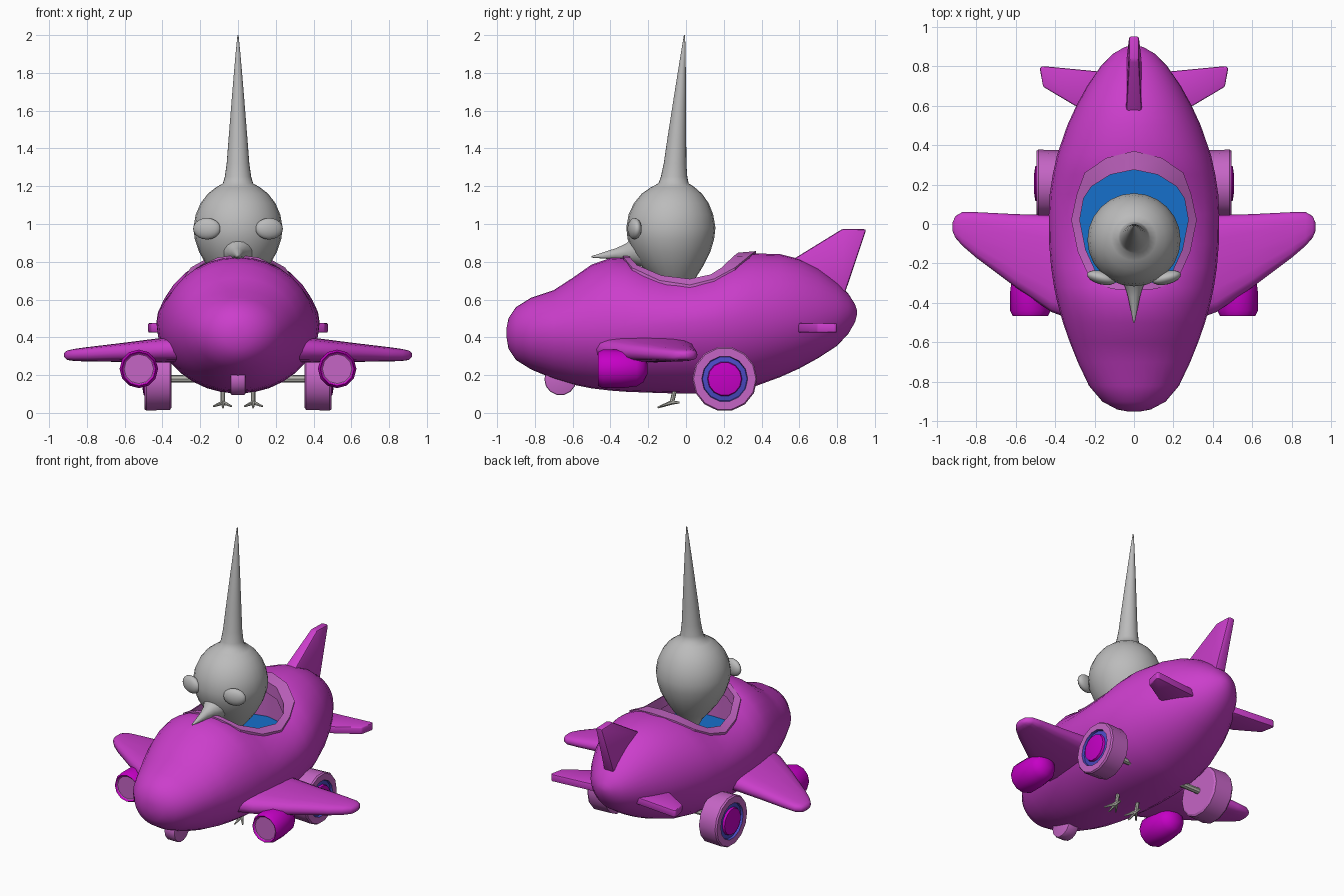
import bpy, bmesh, math
from mathutils import Vector

if "Cube" in bpy.data.objects:
    bpy.data.objects.remove(bpy.data.objects["Cube"])


def material(name, r, g, b):
    m = bpy.data.materials.new(name)
    m.diffuse_color = (r, g, b, 1)
    m.use_nodes = True
    m.node_tree.nodes["Principled BSDF"].inputs["Base Color"].default_value = m.diffuse_color
    return m


PURPLE = material("purple", 0.60, 0.048, 0.60)
PINK = material("pink", 0.56, 0.13, 0.56)
MAGENTA = material("magenta", 0.56, 0.0, 0.56)
BLUE = material("seat_blue", 0.008, 0.16, 0.60)
HUB_BLUE = material("hub_blue", 0.07, 0.07, 0.56)
GREY = material("grey", 0.50, 0.50, 0.50)
LEG = material("leg_grey", 0.50, 0.50, 0.45)


def finish(name, bm, mats, angle=40, bevel=0):
    bmesh.ops.recalc_face_normals(bm, faces=bm.faces)
    me = bpy.data.meshes.new(name)
    bm.to_mesh(me)
    bm.free()
    for m in mats:
        me.materials.append(m)
    ob = bpy.data.objects.new(name, me)
    bpy.context.collection.objects.link(ob)
    bpy.ops.object.select_all(action='DESELECT')
    ob.select_set(True)
    bpy.context.view_layer.objects.active = ob
    if bevel:
        mod = ob.modifiers.new("bevel", 'BEVEL')
        mod.width, mod.segments = bevel, 2
        bpy.ops.object.modifier_apply(modifier="bevel")
    if angle:
        bpy.ops.object.shade_smooth_by_angle(angle=math.radians(angle))
    return ob


def loft(name, rings, mats, ids=None, angle=40, closed=False, bevel=0):
    """Skin a list of point rings; ids gives a material per span (caps use the end spans)."""
    bm = bmesh.new()
    vs = [[bm.verts.new(p) for p in r] for r in rings]
    n, k = len(vs[0]), len(vs)
    ids = ids or [0] * k
    for i in range(k if closed else k - 1):
        a, b = vs[i], vs[(i + 1) % k]
        for j in range(n):
            f = bm.faces.new((a[j], a[(j + 1) % n], b[(j + 1) % n], b[j]))
            f.material_index = ids[i]
    if not closed:
        bm.faces.new(vs[0]).material_index = ids[0]
        bm.faces.new(vs[-1]).material_index = ids[k - 1]
    return finish(name, bm, mats, angle, bevel)


def ring(center, u, v, n=16):
    c, u, v = Vector(center), Vector(u), Vector(v)
    return [c + u * math.cos(t) + v * math.sin(t)
            for t in (2 * math.pi * i / n for i in range(n))]


def rod(name, a, b, r1, r2, mat, n=8):
    a, b = Vector(a), Vector(b)
    u = (b - a).orthogonal().normalized()
    v = (b - a).normalized().cross(u)
    return loft(name, [ring(a, u * r1, v * r1, n), ring(b, u * r2, v * r2, n)], [mat])


# Fuselage stations: y, half width, bottom, top
ST = [(-.95, .03, .40, .45), (-.94, .085, .34, .50), (-.9, .16, .28, .56), (-.82, .228, .23, .61),
      (-.7, .285, .18, .65), (-.6, .325, .15, .715), (-.5, .36, .13, .785), (-.4, .388, .118, .82),
      (-.32, .405, .112, .825), (-.22, .42, .108, .785), (-.1, .43, .104, .755), (.05, .432, .102, .755),
      (.15, .427, .106, .775), (.25, .412, .115, .825), (.35, .39, .135, .845), (.5, .338, .19, .84),
      (.6, .292, .235, .815), (.7, .237, .29, .765), (.8, .168, .355, .69), (.86, .11, .42, .63),
      (.895, .05, .48, .575), (.905, .015, .52, .545)]


def mid(y):
    return .42 + (y + .95) * .06


def surface(x, y):
    for a, b in zip(ST, ST[1:]):
        if a[0] <= y <= b[0]:
            t = (y - a[0]) / (b[0] - a[0])
            w, top = (a[i] + (b[i] - a[i]) * t for i in (1, 3))
            return mid(y) + (top - mid(y)) * math.sqrt(max(0, 1 - (x / w) ** 2))


rings = []
for y, w, bot, top in ST:
    pts = []
    for i in range(32):
        t = 2 * math.pi * i / 32
        s = math.sin(t)
        h = top - mid(y) if s > 0 else mid(y) - bot
        pts.append((w * math.cos(t), y, mid(y) + h * s))
    rings.append(pts)
fuselage = loft("fuselage", rings, [PURPLE, PINK, BLUE], angle=0)

# Cockpit opening, front to back: outer x, y and inner x, y
HALF = [(0, -.335, 0, -.30), (.11, -.33, .10, -.295), (.22, -.285, .185, -.26), (.285, -.14, .245, -.13),
        (.318, .02, .275, .02), (.29, .15, .255, .13), (.25, .26, .215, .19), (.14, .335, .12, .25),
        (0, .37, 0, .275)]
LOOP = HALF + [(-a, b, -c, d) for a, b, c, d in HALF[-2:0:-1]]
hole = [((a + c) / 2, (b + d) / 2) for a, b, c, d in LOOP]
cutter = loft("cockpit_cutter", [[(x, y, z) for x, y in hole] for z in (.57, .571, 1.3)],
              [PURPLE, PINK, BLUE], ids=[2, 1, 1], angle=0)
cutter.hide_render = True
bpy.context.view_layer.objects.active = fuselage
cut = fuselage.modifiers.new("cockpit", 'BOOLEAN')
cut.operation, cut.object, cut.solver = 'DIFFERENCE', cutter, 'EXACT'
bpy.ops.object.modifier_apply(modifier="cockpit")
bpy.data.objects.remove(cutter)
bpy.ops.object.select_all(action='DESELECT')
fuselage.select_set(True)
bpy.ops.object.shade_smooth_by_angle(angle=math.radians(35))

# Cockpit rim
rim = []
for a, b, c, d in LOOP:
    zo, zi = surface(a, b) + .012, surface(c, d) + .018
    rim.append([(a, b, zo - .05), (a, b, zo), (c, d, zi), (c, d, zi - .08)])
loft("cockpit_rim", rim, [PINK], angle=25, closed=True)

# Tail fin
fin = [[(s * x, y, z) for y, z, x in ((.52, .78, .04), (.57, .815, .04), (.83, .975, .025),
                                      (.955, .972, .025), (.83, .60, .04))] for s in (-1, 1)]
loft("tail_fin", fin, [PURPLE], bevel=.012)

for side, s in (("right", 1), ("left", -1)):
    # Main wing: leading edge, trailing edge, bottom and top at each x
    wing = []
    for x, le, te, lo, hi in ((.30, -.49, .04, .265, .41), (.42, -.445, .045, .268, .395),
                              (.6, -.32, .05, .27, .372), (.8, -.17, .06, .272, .348),
                              (.87, -.11, .06, .275, .338), (.905, -.07, .04, .28, .33),
                              (.92, -.035, .005, .295, .318)):
        sec = []
        for i in range(16):
            t = 2 * math.pi * i / 16
            c, q = math.cos(t), math.sin(t)
            p = lambda v: math.copysign(abs(v) ** .7, v)
            sec.append((s * x, (le + te) / 2 + (te - le) / 2 * p(c), (lo + hi) / 2 + (hi - lo) / 2 * p(q)))
        wing.append(sec)
    loft(side + "_wing", wing, [PURPLE], angle=60)

    # Tailplane
    plan = ((.15, .56), (.30, .60), (.46, .695), (.478, .79), (.465, .80), (.15, .77))
    loft(side + "_tailplane", [[(s * x, y, z) for x, y in plan] for z in (.425, .475)],
         [PURPLE], bevel=.012)

    # Engine pod with a pale intake disc
    pod = [ring((s * .525, y, .233), (r, 0, 0), (0, 0, r), 12) for y, r in
           ((-.452, .078), (-.455, .082), (-.465, .09), (-.44, .102), (-.34, .102),
            (-.26, .092), (-.225, .07), (-.205, .03))]
    loft(side + "_engine", pod, [MAGENTA, PINK], ids=[1] + [0] * 7, angle=35)

    # Rear wheel with coloured hub
    tyre = [ring((s * x, .205, .18), (0, r, 0), (0, 0, r), 14) for x, r in
            ((.352, .155), (.36, .168), (.485, .172), (.495, .165), (.495, .122),
             (.48, .118), (.485, .092), (.50, .088), (.506, .05))]
    loft(side + "_wheel", tyre, [PINK, HUB_BLUE, MAGENTA], ids=[0, 0, 0, 0, 1, 1, 2, 2, 2], angle=30)
    rod(side + "_axle", (s * .15, .205, .18), (s * .36, .205, .18), .02, .02, LEG)

    # Foot with three front toes and one rear toe
    ankle = (s * .08, -.075, .055)
    rod(side + "_leg", (s * .08, -.05, .16), ankle, .012, .012, LEG)
    for i, (x, y, z) in enumerate(((-.045, -.06, .035), (0, -.075, .028), (.05, -.06, .035), (0, .04, .055))):
        rod(f"{side}_toe_{i}", ankle, (s * (.08 + x), -.075 + y, z), .012, .005, LEG, 6)

    # Eye
    bm = bmesh.new()
    bmesh.ops.create_uvsphere(bm, u_segments=16, v_segments=10, radius=1)
    eye = finish(side + "_eye", bm, [GREY], 60)
    eye.scale = (.075, .034, .057)
    eye.location = (s * .165, -.272, .975)
    eye.rotation_euler = (0, 0, s * .25)

# Nose wheel
loft("nose_wheel", [ring((x, -.665, .178), (0, .085, 0), (0, 0, .085), 14) for x in (-.04, .04)],
     [PINK], bevel=.008)

# Pear-shaped head running up into the long crest: z, radius, centre y
HEAD = [(.53, .02, -.06), (.60, .04, -.06), (.67, .075, -.06), (.72, .12, -.065), (.78, .165, -.072),
        (.85, .205, -.077), (.92, .229, -.08), (.98, .236, -.08), (1.05, .224, -.08), (1.11, .198, -.078),
        (1.16, .16, -.075), (1.195, .115, -.07), (1.215, .08, -.066), (1.25, .07, -.063),
        (1.32, .06, -.058), (1.45, .05, -.049), (1.7, .03, -.03), (1.9, .013, -.015), (2.0, .003, -.008)]
loft("head", [ring((0, y, z), (r, 0, 0), (0, r, 0), 24) for z, r, y in HEAD], [GREY], angle=60)

# Beak
loft("beak", [ring((0, y, z), (r, 0, 0), (0, 0, r), 12) for y, z, r in
              ((-.22, .87, .10), (-.28, .858, .07), (-.32, .85, .045), (-.37, .842, .03), (-.50, .826, .004))],
     [GREY], angle=60)
